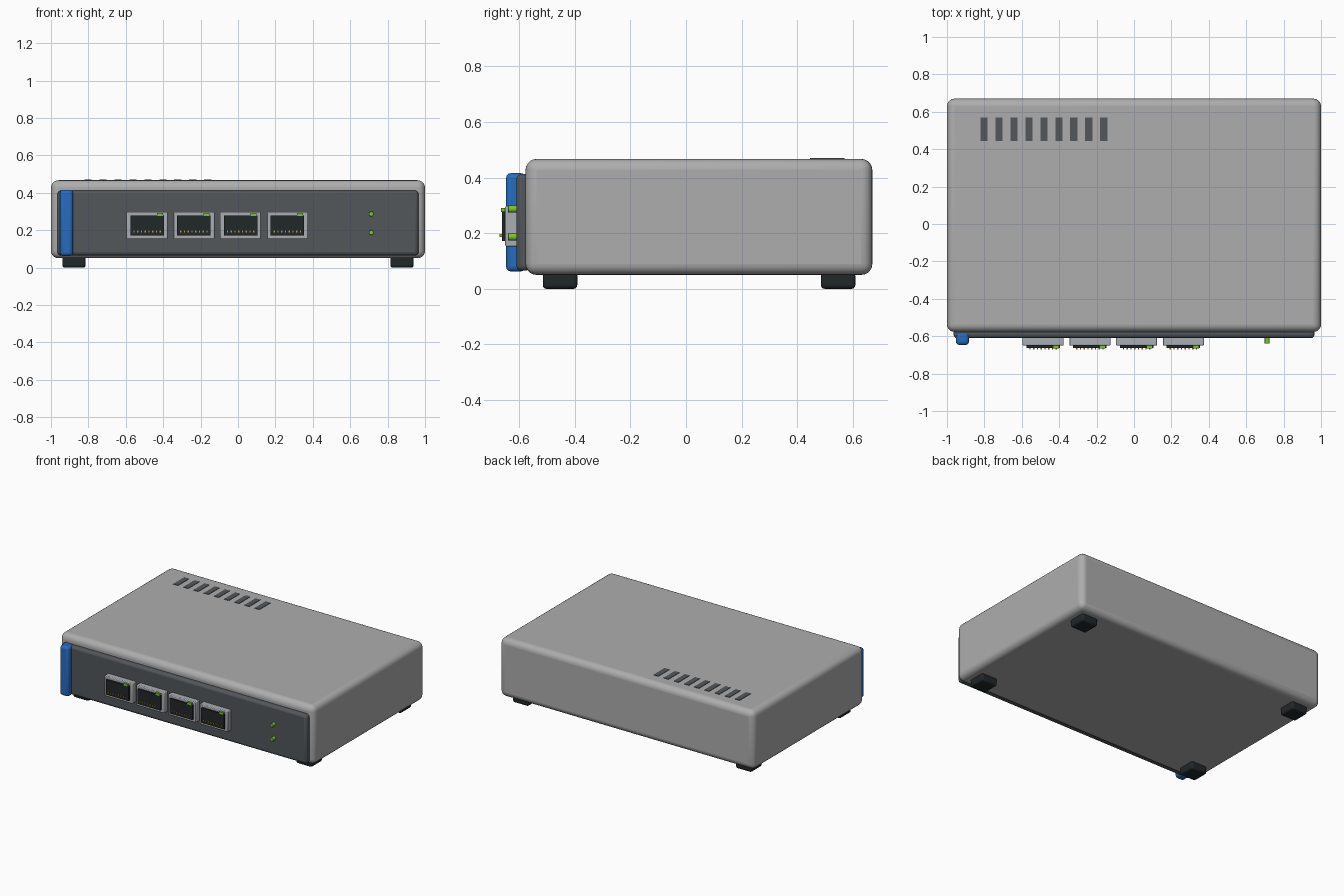
import bpy, math

if "Cube" in bpy.data.objects:
    bpy.data.objects.remove(bpy.data.objects["Cube"])


def material(name, rgb):
    m = bpy.data.materials.new(name)
    m.diffuse_color = (*rgb, 1)
    m.use_nodes = True
    m.node_tree.nodes["Principled BSDF"].inputs["Base Color"].default_value = m.diffuse_color
    return m


CASE = material("case_grey", (0.42, 0.42, 0.42))
PANEL = material("panel_grey", (0.085, 0.095, 0.105))
BLUE = material("accent_blue", (0.02, 0.15, 0.52))
BLACK = material("rubber_black", (0.015, 0.02, 0.022))
METAL = material("port_metal", (0.4, 0.42, 0.45))
GOLD = material("contact_gold", (0.5, 0.35, 0.05))
GREEN = material("led_green", (0.2, 0.55, 0.03))


def finish(o, name, mat, bevel, segments):
    o.name = name
    o.data.materials.append(mat)
    if bevel:
        b = o.modifiers.new("bevel", 'BEVEL')
        b.width, b.segments = bevel, segments
        b.limit_method = 'ANGLE'
        bpy.ops.object.shade_smooth_by_angle(angle=math.radians(35))
    return o


def box(name, x, y, z, mat, bevel=0, segments=3):
    """Box from (min, max) ranges on each axis."""
    bpy.ops.mesh.primitive_cube_add(size=1, location=[sum(r) / 2 for r in (x, y, z)])
    o = bpy.context.object
    o.scale = [r[1] - r[0] for r in (x, y, z)]
    bpy.ops.object.transform_apply(location=False, rotation=False, scale=True)
    return finish(o, name, mat, bevel, segments)


def span(c, w):
    return (c - w / 2, c + w / 2)


# Case, front panel and accent bar
box("case", (-1, 1), (-0.577, 0.67), (0.05, 0.467), CASE, 0.04, 5)
box("front_panel", (-0.965, 0.965), (-0.61, -0.56), (0.065, 0.412), PANEL, 0.018)
box("accent_bar", (-0.952, -0.882), (-0.647, -0.577), (0.062, 0.416), BLUE, 0.018)

# Network ports: metal frame, dark socket, contacts and status light
for i in range(4):
    cx = -0.486 + 0.25 * i
    box(f"port_frame_{i}", span(cx, 0.22), (-0.65, -0.6), (0.152, 0.298), METAL, 0.005, 2)
    box(f"port_socket_{i}", span(cx, 0.18), (-0.662, -0.645), (0.172, 0.278), BLACK)
    for k in range(8):
        box(f"port_contact_{i}_{k}", span(cx - 0.07 + 0.02 * k, 0.007),
            (-0.67, -0.66), span(0.192, 0.01), GOLD)
    box(f"port_light_{i}", span(cx + 0.068, 0.032), (-0.665, -0.645), span(0.283, 0.015), GREEN)

# Status lights on the panel
for i, z in enumerate((0.187, 0.287)):
    bpy.ops.mesh.primitive_cylinder_add(vertices=24, radius=0.013, depth=0.035,
                                        location=(0.712, -0.6225, z),
                                        rotation=(math.pi / 2, 0, 0))
    finish(bpy.context.object, f"status_light_{i}", GREEN, 0.002, 2)

# Row of vent slots on the top
for i in range(9):
    box(f"vent_{i}", span(-0.802 + 0.08 * i, 0.038), (0.445, 0.57), (0.455, 0.47), PANEL)

# Rubber feet
for sx in (-1, 1):
    for cy in (-0.453, 0.547):
        box(f"foot_{'left' if sx < 0 else 'right'}_{'front' if cy < 0 else 'back'}",
            span(0.877 * sx, 0.125), span(cy, 0.124), (0, 0.06), BLACK, 0.013)
